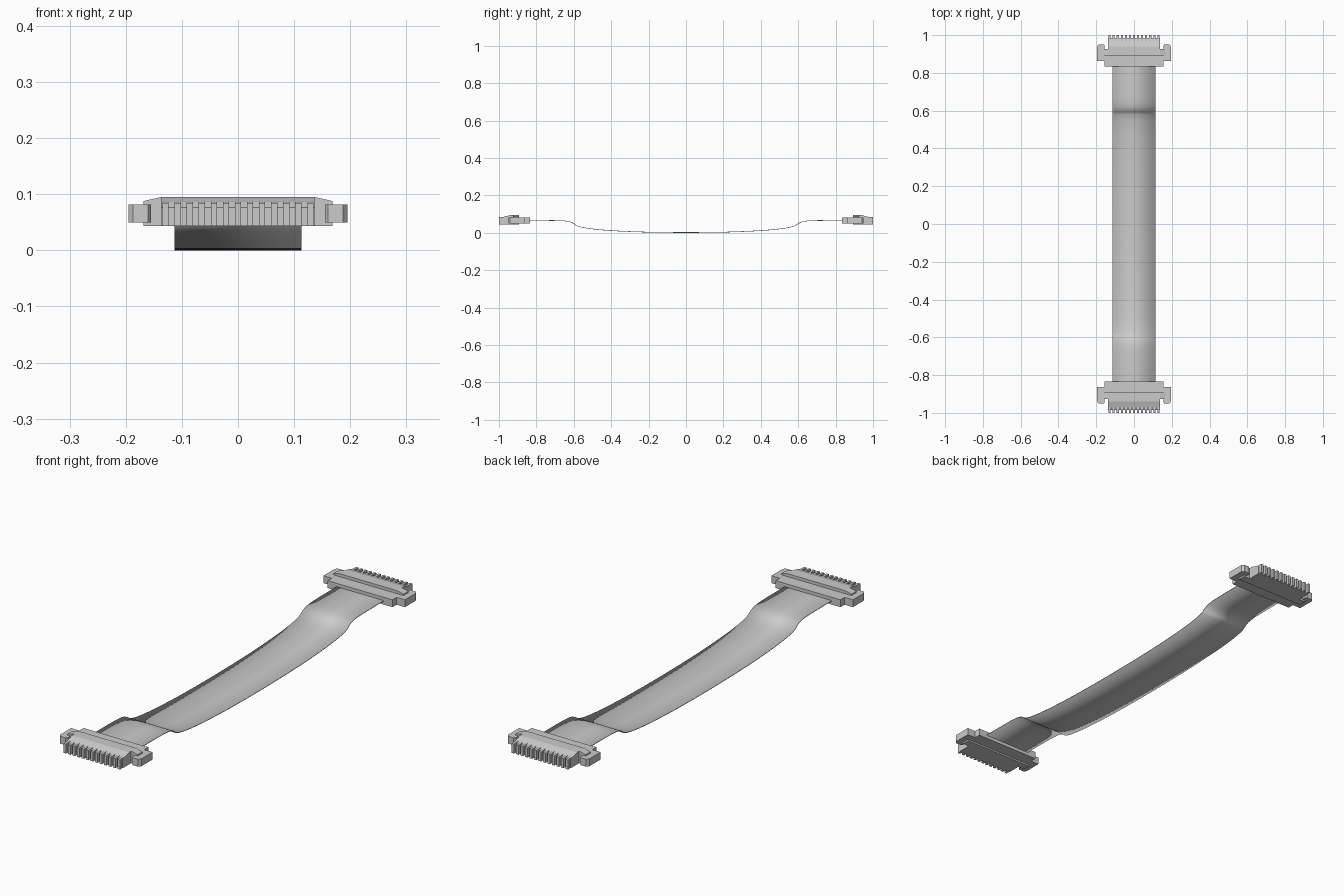
import bpy, bmesh, math
from mathutils import Matrix, Vector

if "Cube" in bpy.data.objects:
    bpy.data.objects.remove(bpy.data.objects["Cube"])


def prism(bm, pts, offset):
    """Extrude a closed 3D outline along an offset."""
    f = bm.faces.new([bm.verts.new(p) for p in pts])
    ext = bmesh.ops.extrude_face_region(bm, geom=[f])
    vs = [g for g in ext["geom"] if isinstance(g, bmesh.types.BMVert)]
    bmesh.ops.translate(bm, verts=vs, vec=Vector(offset))


def finish(name, bm, turn=0.0):
    bmesh.ops.recalc_face_normals(bm, faces=bm.faces[:])
    bm.transform(Matrix.Rotation(turn, 4, 'Z'))
    me = bpy.data.meshes.new(name)
    bm.to_mesh(me)
    bm.free()
    ob = bpy.data.objects.new(name, me)
    bpy.context.collection.objects.link(ob)
    return ob


def mirrored(half, flip_axis=0):
    other = []
    for p in reversed(half):
        q = list(p)
        q[flip_axis] = -q[flip_axis]
        other.append(tuple(q))
    return half + other


def connector(side, turn):
    # flange with side ears and the step where the cable enters
    half = [(.155, .835), (.155, .863), (.195, .863), (.195, .940), (.187, .950),
            (.160, .950), (.155, .943), (.155, .925), (.130, .925)]
    bm = bmesh.new()
    prism(bm, [(x, y, .050) for x, y in mirrored(half)], (0, 0, .032))
    finish(side + "_flange", bm, turn)

    # raised crossbar with tapered ends
    half = [(.168, .892, .043), (.168, .892, .088), (.137, .892, .095)]
    bm = bmesh.new()
    prism(bm, mirrored(half), (0, .034, 0))
    finish(side + "_crossbar", bm, turn)

    # nose block sloping down towards the contacts
    bm = bmesh.new()
    prof = [(.92, .043), (.92, .095), (.940, .095), (.968, .086), (.985, .076), (.985, .043)]
    prism(bm, [(-.137, y, z) for y, z in prof], (.274, 0, 0))
    finish(side + "_nose", bm, turn)

    # row of contact fins
    bm = bmesh.new()
    prof = [(.955, .043), (.955, .088), (.970, .086), (1.0, .084), (1.0, .043)]
    for i in range(13):
        x = (i - 6) * .0215
        prism(bm, [(x - .0055, y, z) for y, z in prof], (.011, 0, 0))
    finish(side + "_contact_fins", bm, turn)


connector("back", 0.0)
connector("front", math.pi)


# flat ribbon cable: sagging path smoothed with a Catmull-Rom spline
half = [(.0, .003), (.20, .005), (.36, .011), (.47, .019), (.54, .028), (.583, .039),
        (.602, .052), (.62, .060), (.65, .065), (.70, .067), (.78, .0675), (.87, .0675)]
path = [Vector((-y, z)) for y, z in reversed(half[1:])] + [Vector(p) for p in half]
fine = []
for i in range(len(path) - 1):
    a, b = path[max(i - 1, 0)], path[i]
    c, d = path[i + 1], path[min(i + 2, len(path) - 1)]
    # tangents scaled to the segment length keep uneven spacing smooth
    seg = (c - b).length
    m0 = (c - a) * (seg / max((b - a).length + seg, 1e-6))
    m1 = (d - b) * (seg / max((d - c).length + seg, 1e-6))
    for k in range(6):
        t = k / 6
        fine.append(b * (2*t**3 - 3*t**2 + 1) + m0 * (t**3 - 2*t**2 + t)
                    + c * (3*t**2 - 2*t**3) + m1 * (t**3 - t**2))
fine.append(path[-1])

bm = bmesh.new()
rows = [(bm.verts.new((-.113, p.x, p.y)), bm.verts.new((.113, p.x, p.y))) for p in fine]
for r, s in zip(rows, rows[1:]):
    bm.faces.new((r[0], r[1], s[1], s[0]))
cable = finish("ribbon_cable", bm)
sol = cable.modifiers.new("thickness", 'SOLIDIFY')
sol.thickness = .003
sol.offset = 0
bpy.context.view_layer.update()
for v in cable.data.vertices:
    v.co.z -= .0015
bpy.context.view_layer.objects.active = cable
cable.select_set(True)
bpy.ops.object.shade_smooth_by_angle(angle=math.radians(40))
